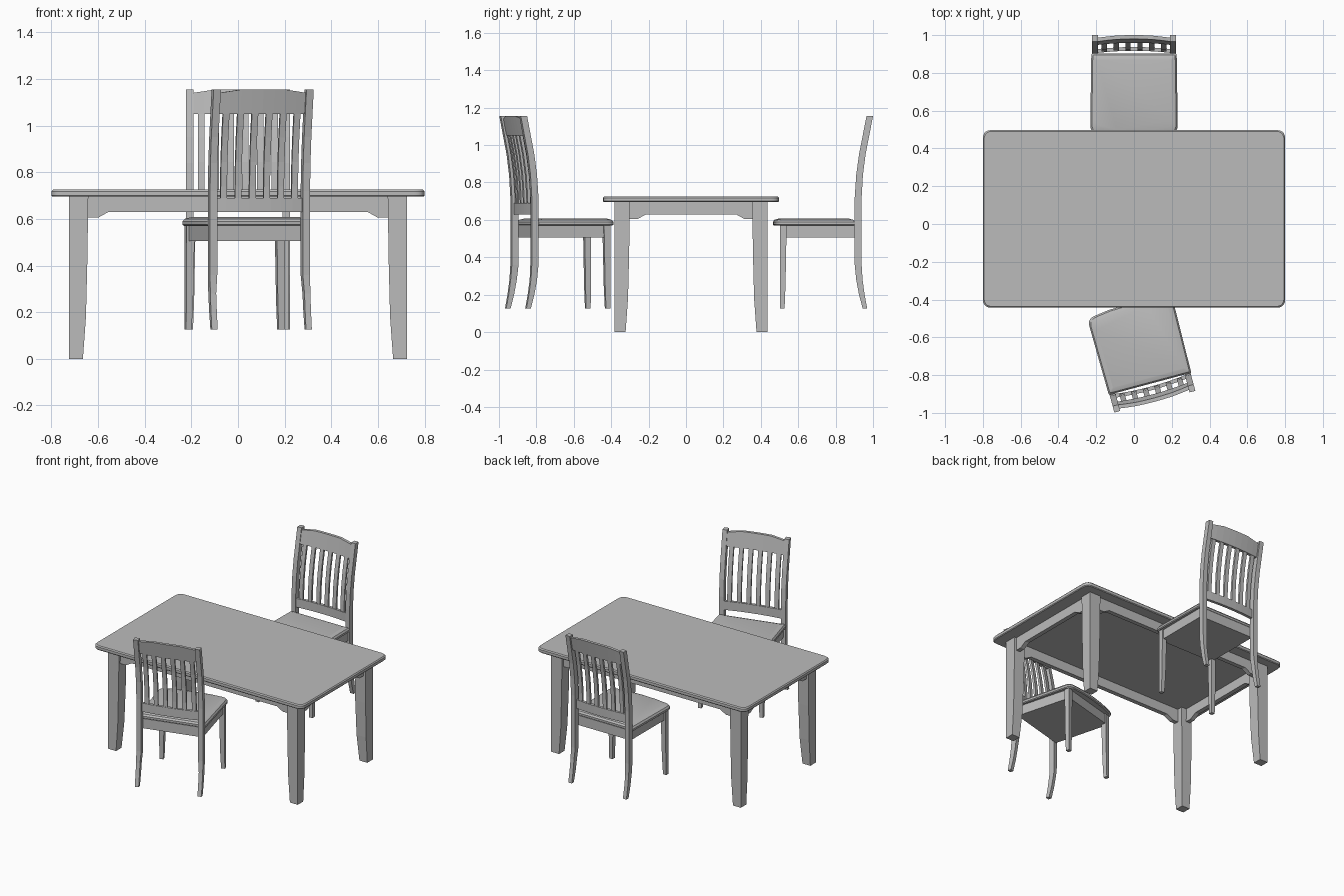
import bpy, bmesh
from math import radians
from mathutils import Matrix, Vector

cube = bpy.data.objects.get("Cube")
if cube:
    bpy.data.objects.remove(cube)

GREY = (0.5, 0.5, 0.5, 1)
wood = bpy.data.materials.new("grey_wood")
wood.use_nodes = True
wood.diffuse_color = GREY
wood.node_tree.nodes["Principled BSDF"].inputs["Base Color"].default_value = GREY


def loft(name, rings, place=Matrix(), smooth=False):
    """Skin a list of equal-length rings and cap both ends."""
    bm = bmesh.new()
    rows = [[bm.verts.new(place @ Vector(p)) for p in ring] for ring in rings]
    n = len(rows[0])
    for a, b in zip(rows, rows[1:]):
        for i in range(n):
            j = (i + 1) % n
            bm.faces.new((a[i], a[j], b[j], b[i]))
    bm.faces.new(rows[0])
    bm.faces.new(rows[-1])
    bmesh.ops.recalc_face_normals(bm, faces=bm.faces)
    mesh = bpy.data.meshes.new(name)
    bm.to_mesh(mesh)
    bm.free()
    mesh.materials.append(wood)
    obj = bpy.data.objects.new(name, mesh)
    bpy.context.collection.objects.link(obj)
    if smooth:
        bpy.ops.object.select_all(action='DESELECT')
        obj.select_set(True)
        bpy.context.view_layer.objects.active = obj
        bpy.ops.object.shade_smooth_by_angle(angle=radians(30))
    return obj


def rect(x0, x1, y0, y1, z):
    return [(x0, y0, z), (x1, y0, z), (x1, y1, z), (x0, y1, z)]


def box(name, x0, x1, y0, y1, z0, z1, place=Matrix()):
    return loft(name, [rect(x0, x1, y0, y1, z) for z in (z0, z1)], place)


def rounded(corners, steps=5):
    """Outline through (x, y, radius) corners, softened by small curves."""
    out = []
    for i, (x, y, r) in enumerate(corners):
        c = Vector((x, y))
        if not r:
            out.append(c)
            continue
        a = c + (Vector(corners[i - 1][:2]) - c).normalized() * r
        b = c + (Vector(corners[(i + 1) % len(corners)][:2]) - c).normalized() * r
        for k in range(steps + 1):
            t = k / steps
            out.append(a * (1 - t) ** 2 + c * 2 * t * (1 - t) + b * t * t)
    return out


def slab(name, outline, centre, levels, place=Matrix()):
    """Stack an outline at (z, inset) levels, shrinking it towards its centre."""
    c = Vector(centre)
    rings = []
    for z, inset in levels:
        ring = []
        for p in outline:
            d = p - c
            q = p - Vector((inset * max(-1, min(1, d.x * 6)), inset * max(-1, min(1, d.y * 6))))
            ring.append((q.x, q.y, z))
        rings.append(ring)
    return loft(name, rings, place, True)


# ---- Table ----
TABLE = Matrix.Translation((0, 0.027, 0))
LX, LY = 0.725, 0.41
top = rounded([(sx * 0.8, sy * 0.47, 0.045) for sx, sy in ((-1, -1), (1, -1), (1, 1), (-1, 1))])
slab("table_top", top, (0, 0), [(0.695, 0.004), (0.7, 0), (0.718, 0), (0.725, 0.006)], TABLE)

for sx, side in ((1, "left"), (-1, "right")):
    for sy, end in ((-1, "front"), (1, "back")):
        rings = [rect(sx * LX, sx * (LX - w), sy * LY, sy * (LY - w), z)
                 for z, w in ((0, 0.06), (0.18, 0.073), (0.42, 0.079), (0.695, 0.083))]
        loft(f"table_leg_{end}_{side}", rings, TABLE)


def apron(name, half, inner, outer, turn):
    """Rail with a bracket dropping down at each end."""
    rings = [[(x, inner, z), (x, outer, z), (x, outer, 0.697), (x, inner, 0.697)]
             for x, z in ((-half, 0.605), (0.045 - half, 0.605), (0.09 - half, 0.63),
                          (half - 0.09, 0.63), (half - 0.045, 0.605), (half, 0.605))]
    loft(name, rings, TABLE @ Matrix.Rotation(radians(turn), 4, 'Z'))


for turn, end in ((0, "back"), (180, "front")):
    apron("table_apron_" + end, LX - 0.08, LY - 0.045, LY - 0.015, turn)
for turn, end in ((90, "right"), (-90, "left")):
    apron("table_apron_" + end, LY - 0.08, LX - 0.045, LX - 0.015, turn)

# ---- Chairs: origin at the middle of the seat's back edge, facing -y ----
POST = [(0.125, 0.043, 0.024), (0.2, 0.023, 0.03), (0.28, 0.008, 0.034), (0.36, 0, 0.037),
        (0.72, 0, 0.037), (0.84, 0.008, 0.036), (0.95, 0.023, 0.035), (1.155, 0.063, 0.035)]


def lean(z):
    """Front of the back post at height z."""
    for (z0, y0, _), (z1, y1, _) in zip(POST, POST[1:]):
        if z <= z1:
            return y0 + (y1 - y0) * (z - z0) / (z1 - z0)
    return POST[-1][1]


def bow(x):
    return 0.003 + 0.012 * (1 - (x / 0.2) ** 2)


def back_rail(name, low, high, arch, place):
    rings = []
    for i in range(9):
        x = -0.195 + 0.39 * i / 8
        z = high + arch * min(1, (0.195 - abs(x)) / 0.1)
        y0, y1 = lean(low) + bow(x), lean(z) + bow(x)
        rings.append([(x, y0, low), (x, y0 + 0.02, low), (x, y1 + 0.02, z), (x, y1, z)])
    loft(name, rings, place)


def chair(name, place):
    # Seat with bowed front and softened top edge
    half = [(0.226, 0, 0.006), (0.232, -0.418, 0.04), (0.11, -0.434, 0)]
    outline = rounded(half + [(0, -0.438, 0)] + [(-x, y, r) for x, y, r in reversed(half)])
    slab(name + "_seat", outline, (0, -0.21),
         [(0.57, 0.006), (0.575, 0), (0.588, 0), (0.6, 0.008), (0.607, 0.03)], place)
    box(name + "_seat_frame", -0.208, 0.208, -0.395, 0, 0.505, 0.572, place)

    for s, side in ((1, "left"), (-1, "right")):
        loft(f"{name}_front_leg_{side}",
             [rect(s * 0.218, s * (0.218 - w), -0.4, -0.4 + w, z)
              for z, w in ((0.125, 0.025), (0.25, 0.03), (0.572, 0.036))], place)
        loft(f"{name}_back_post_{side}",
             [rect(s * 0.222, s * (0.19 if z > 0.3 else 0.196), y, y + d, z)
              for z, y, d in POST], place)

    # Backrest
    back_rail(name + "_top_rail", 1.05, 1.14, 0.015, place)
    back_rail(name + "_lower_rail", 0.63, 0.69, 0, place)
    for i in range(6):
        x = (i - 2.5) * 0.063
        rings = []
        for k in range(8):
            z = 0.685 + 0.37 * k / 7
            y = lean(z) + bow(x) + 0.003
            rings.append(rect(x - 0.014, x + 0.014, y, y + 0.014, z))
        loft(f"{name}_slat_{i + 1}", rings, place)


chair("back_chair", Matrix.Translation((0, 0.902, 0)))
chair("front_chair", Matrix.Translation((0.085, -0.846, 0)) @ Matrix.Rotation(radians(195), 4, 'Z'))
